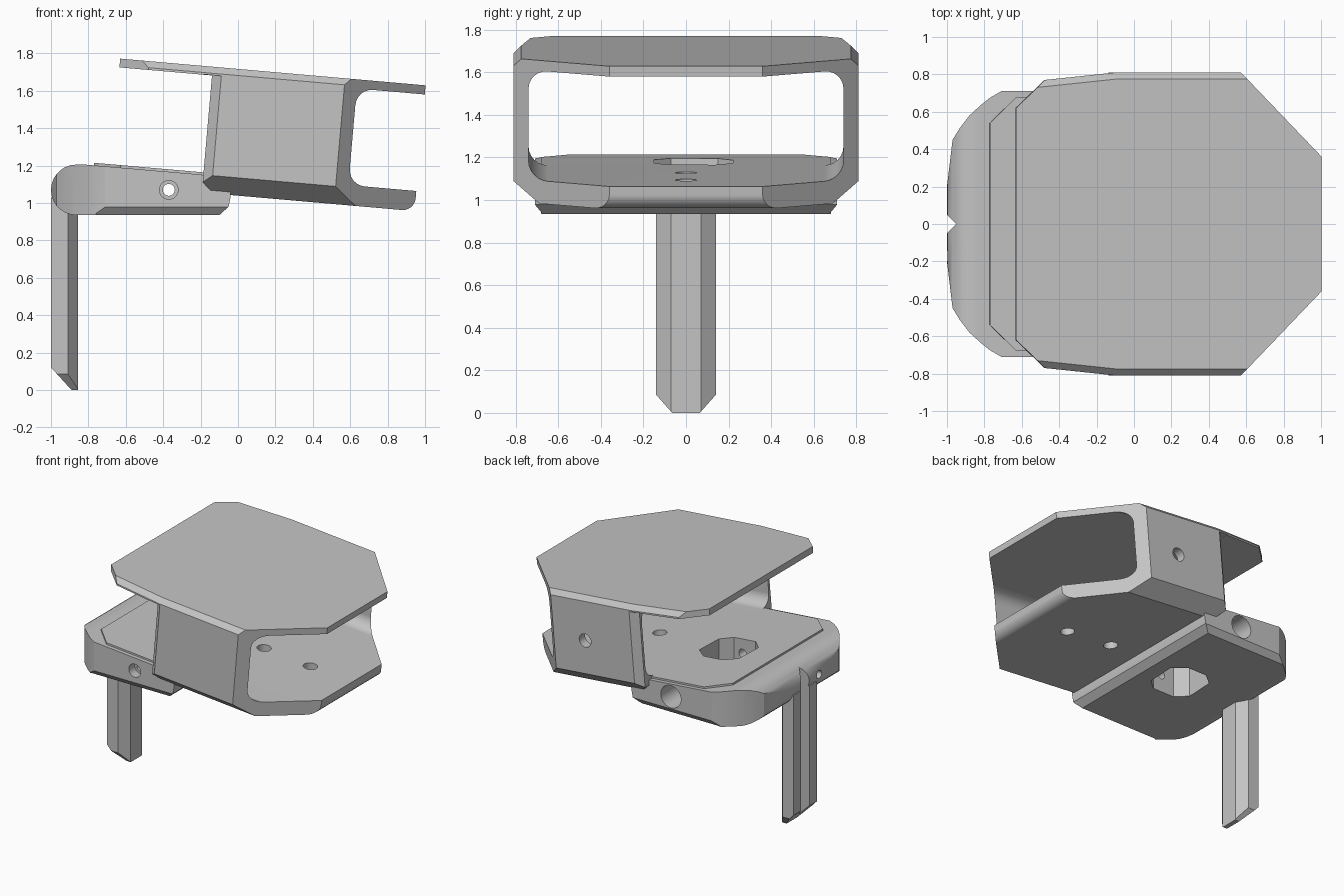
import bpy, bmesh
from math import radians, sin, cos
from mathutils import Matrix, Vector

old = bpy.data.objects.get("Cube")
if old:
    bpy.data.objects.remove(old, do_unlink=True)

TILT = Matrix.Rotation(radians(5), 4, 'Y')
FLAT = Matrix.Identity(4)

grey = bpy.data.materials.new("plain_grey")
grey.use_nodes = True
grey.diffuse_color = (0.55, 0.55, 0.55, 1)
grey.node_tree.nodes["Principled BSDF"].inputs["Base Color"].default_value = (0.55, 0.55, 0.55, 1)


def prism(name, pts, axis, a, b, frame=FLAT):
    """Extrude a 2D outline from a to b along the given axis."""
    place = {'x': lambda p, t: (t, p[0], p[1]),
             'y': lambda p, t: (p[0], t, p[1]),
             'z': lambda p, t: (p[0], p[1], t)}[axis]
    bm = bmesh.new()
    low = bm.faces.new([bm.verts.new(place(p, a)) for p in pts])
    new = bmesh.ops.extrude_face_region(bm, geom=[low])["geom"]
    step = Vector(place((0, 0), b - a))
    bmesh.ops.translate(bm, vec=step, verts=[g for g in new if isinstance(g, bmesh.types.BMVert)])
    # Close the starting cap if the extrusion consumed it
    bmesh.ops.holes_fill(bm, edges=[e for e in bm.edges if e.is_boundary])
    bmesh.ops.recalc_face_normals(bm, faces=bm.faces)
    bm.transform(frame)
    mesh = bpy.data.meshes.new(name)
    bm.to_mesh(mesh)
    bm.free()
    mesh.materials.append(grey)
    ob = bpy.data.objects.new(name, mesh)
    bpy.context.collection.objects.link(ob)
    return ob


def activate(ob):
    bpy.ops.object.select_all(action='DESELECT')
    ob.select_set(True)
    bpy.context.view_layer.objects.active = ob


def combine(ob, other, how='DIFFERENCE'):
    """Apply a boolean and discard the helper."""
    mod = ob.modifiers.new("cut", 'BOOLEAN')
    mod.operation, mod.solver, mod.object = how, 'EXACT', other
    activate(ob)
    bpy.ops.object.modifier_apply(modifier=mod.name)
    bpy.data.objects.remove(other, do_unlink=True)


def arc(cx, cy, r, start, end, n=6):
    angles = [radians(start + (end - start) * i / n) for i in range(n + 1)]
    return [(cx + r * cos(t), cy + r * sin(t)) for t in angles]


def circle(cx, cy, r, n=24):
    return arc(cx, cy, r, 0, 360 - 360 / n, n - 1)


def mirror_y(pts):
    """Close an outline by mirroring its +y half."""
    return pts + [(x, -y) for x, y in reversed(pts)]


def mirror_x(pts):
    return pts + [(-x, y) for x, y in reversed(pts)]


def finish(ob):
    activate(ob)
    bpy.ops.object.shade_smooth_by_angle(angle=radians(24))
    mod = ob.modifiers.new("even_shading", 'WEIGHTED_NORMAL')
    mod.keep_sharp = True


# Tilted housing: chamfered section with a rounded opening right through
BOTTOM, FLOOR, CEILING, TOP = 1.035, 1.143, 1.661, 1.71
FRONT, REAR = 0.857, -0.285
section = mirror_x([(0.69, BOTTOM), (0.81, 1.13), (0.81, 1.675), (0.775, TOP)])
housing = prism("housing", section, 'x', -1, 1, TILT)
r = 0.09
opening = (arc(0.74 - r, FLOOR + r, r, -90, 0) + arc(0.74 - r, CEILING - r, r, 0, 90)
           + arc(r - 0.74, CEILING - r, r, 90, 180) + arc(r - 0.74, FLOOR + r, r, 180, 270))
combine(housing, prism("opening", opening, 'x', -1.2, 1.2, TILT))

# Clip the housing in plan
plan = mirror_y([(-0.782, 0.62), (-0.626, 0.77), (-0.245, 0.81), (0.425, 0.81), (FRONT, 0.36)])
combine(housing, prism("plan_clip", plan, 'z', 0.8, 1.9, TILT), 'INTERSECT')

# Remove walls and floor behind the rear line, leaving the roof overhang
behind = [(-1.3, 0.9), (-0.22, 0.9), (-0.22, BOTTOM), (REAR, 1.09),
          (REAR, CEILING + 0.002), (-1.3, CEILING + 0.002)]
combine(housing, prism("rear_clip", behind, 'y', -1.3, 1.3, TILT))

# Round the lower front lip
lip = [(1.1, 0.9), (1.1, BOTTOM + 0.07)] + arc(FRONT - 0.07, BOTTOM + 0.07, 0.0705, 0, -90)
lip += [(FRONT - 0.07, 0.9)]
combine(housing, prism("lip_round", lip, 'y', -1.3, 1.3, TILT))

# Bevelled rear edges of the side walls, and roof chamfers along the taper
for s in (1, -1):
    corner = [(-0.045, s), (REAR - 0.01, s * 0.75), (REAR - 0.2, s)]
    combine(housing, prism("wall_bevel", corner, 'z', 0.9, CEILING + 0.004, TILT))
    edge = TILT @ Matrix.Translation((-0.626, s * 0.77, TOP)) @ Matrix.Rotation(s * radians(6), 4, 'Z')
    wedge = [(s * -0.045, 0.01), (s * 0.02, 0.01), (s * 0.02, -0.055)]
    combine(housing, prism("roof_chamfer", wedge, 'x', -0.2, 0.383, edge))

# Screw holes in the floor and in the left wall
for u in (0.12, 0.51):
    combine(housing, prism("floor_hole", circle(u, 0, 0.05), 'z', 0.9, 1.3, TILT))
combine(housing, prism("wall_hole", circle(0.16, 1.38, 0.05), 'y', 0.6, 1, TILT))
finish(housing)

# Rear block: rounded side profile clipped by a curved plan
profile = [(-0.1, 0.935), (-0.05, 0.98), (-0.04, 1.03), (-0.04, 1.1), (-0.2, 1.152)]
profile += [(-0.84, 1.207)] + arc(-0.865, 1.07, 0.135, 90, 270, 14)
block = prism("rear_block", profile, 'y', -1, 1)
outline = mirror_y([(-1, 0.2), (-0.97, 0.45), (-0.93, 0.515), (-0.88, 0.58),
                    (-0.82, 0.635), (-0.77, 0.675), (-0.71, 0.71), (0, 0.71)])
combine(block, prism("block_plan", outline, 'z', 0.8, 1.4), 'INTERSECT')

# Chamfers along the lower side edges
for s in (1, -1):
    edge = [(s * 0.665, 0.925), (s * 0.72, 0.99), (s * 0.8, 0.99), (s * 0.8, 0.925)]
    combine(block, prism("lower_chamfer", edge, 'x', -0.76, 0.1))

# Raised floor panel running back onto the block
panel = mirror_y([(-0.873, 0.54), (-0.73, 0.68), (-0.24, 0.68)])
combine(block, prism("floor_panel", panel, 'z', 1.08, FLOOR, TILT), 'UNION')

# Pocket through the block, and the cross bore
pocket = [(-0.22, -0.08), (-0.3, -0.15), (-0.48, -0.15), (-0.56, -0.07),
          (-0.55, 0.15), (-0.46, 0.22), (-0.3, 0.22), (-0.21, 0.14)]
combine(block, prism("pocket", pocket, 'z', 0.8, 1.4))
for radius, a, b in ((0.032, -0.8, 0.1), (0.05, -0.8, -0.64), (0.085, 0.1, 0.8)):
    combine(block, prism("cross_bore", circle(-0.37, 1.07, radius), 'y', a, b))
combine(block, prism("rear_hole", circle(-0.17, 1.07, 0.03), 'x', -1.1, -0.9))

# Leg with bevelled inner edges and a tapered foot
leg_section = mirror_y([(-1, 0.14), (-0.91, 0.14), (-0.855, 0.07)])
leg = prism("leg", leg_section, 'z', 0, 1.03)
foot_x = [(-1.1, 0.23), (-0.89, 0), (-0.8, 0), (-0.8, 1.2), (-1.1, 1.2)]
combine(leg, prism("foot_slope", foot_x, 'y', -1, 1), 'INTERSECT')
foot_y = mirror_x([(0.065, 0), (0.14, 0.085), (0.2, 0.085), (0.2, 1.2)])
combine(leg, prism("foot_taper", foot_y, 'x', -2, 0), 'INTERSECT')

# V groove down the rear of block and leg
for part in (block, leg):
    groove = [(-1.05, 0.1), (-0.95, 0), (-1.05, -0.1)]
    combine(part, prism("groove", groove, 'z', -0.1, 1.4))
    finish(part)
